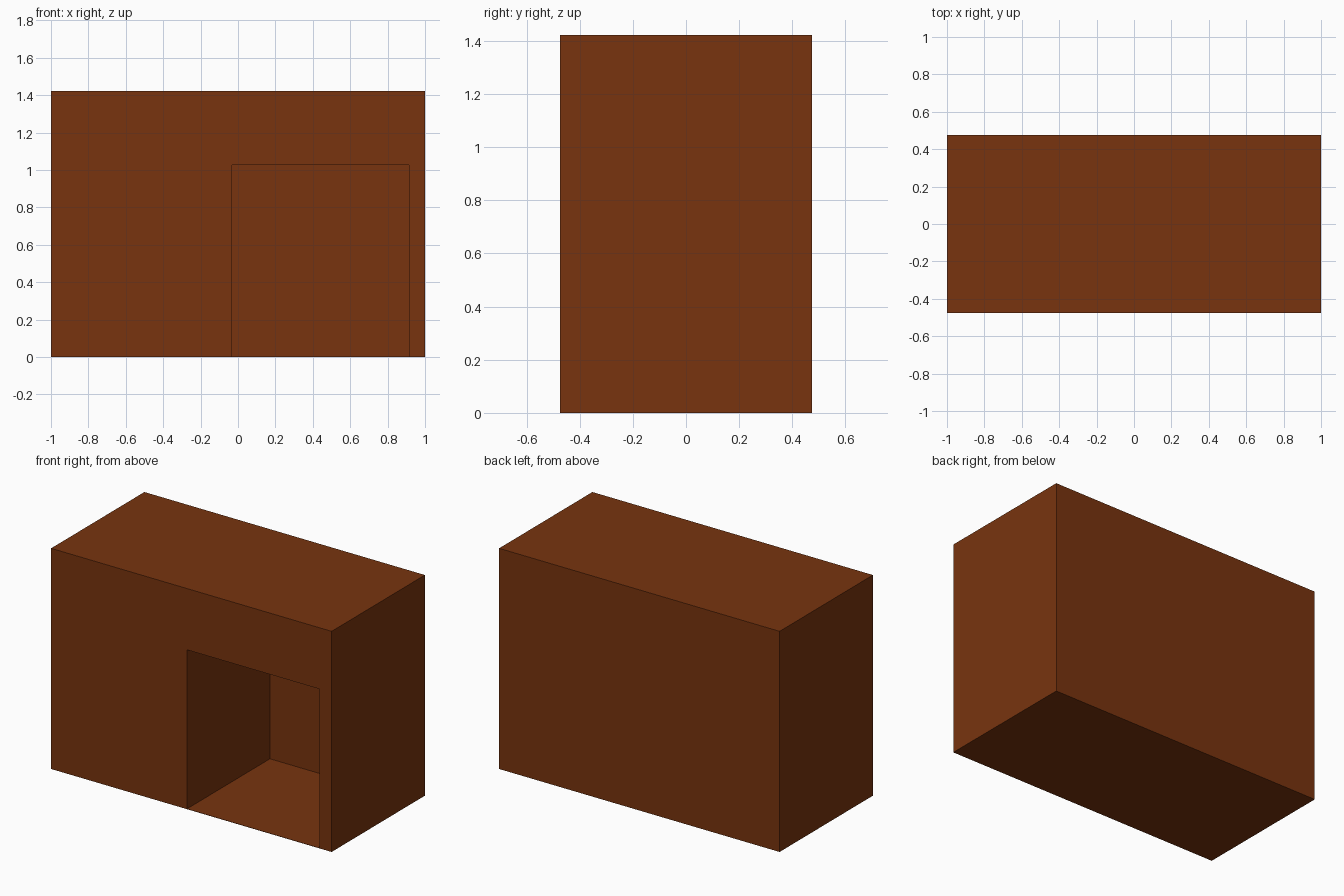
import bpy

if "Cube" in bpy.data.objects:
    bpy.data.objects.remove(bpy.data.objects["Cube"])

brown = bpy.data.materials.new("rust brown")
brown.diffuse_color = (0.188, 0.034, 0.0045, 1)
brown.use_nodes = True
brown.node_tree.nodes["Principled BSDF"].inputs["Base Color"].default_value = brown.diffuse_color


def box(name, lo, hi):
    """Axis-aligned box between two corners."""
    centre = [(a + b) / 2 for a, b in zip(lo, hi)]
    bpy.ops.mesh.primitive_cube_add(size=1, location=centre)
    ob = bpy.context.object
    ob.name = name
    ob.scale = [b - a for a, b in zip(lo, hi)]
    bpy.ops.object.transform_apply(location=True, rotation=True, scale=True)
    ob.data.materials.append(brown)
    return ob


# Solid block body
body = box("block_body", (-1, -0.475, 0), (1, 0.475, 1.422))

# Deep front recess, leaving a paper-thin floor
cutter = box("recess_cutter", (-0.031, -0.7, 0.002), (0.914, 0.37, 1.027))

cut = body.modifiers.new("recess", 'BOOLEAN')
cut.operation = 'DIFFERENCE'
cut.solver = 'EXACT'
cut.object = cutter
bpy.context.view_layer.objects.active = body
bpy.ops.object.modifier_apply(modifier=cut.name)
bpy.data.objects.remove(cutter, do_unlink=True)
